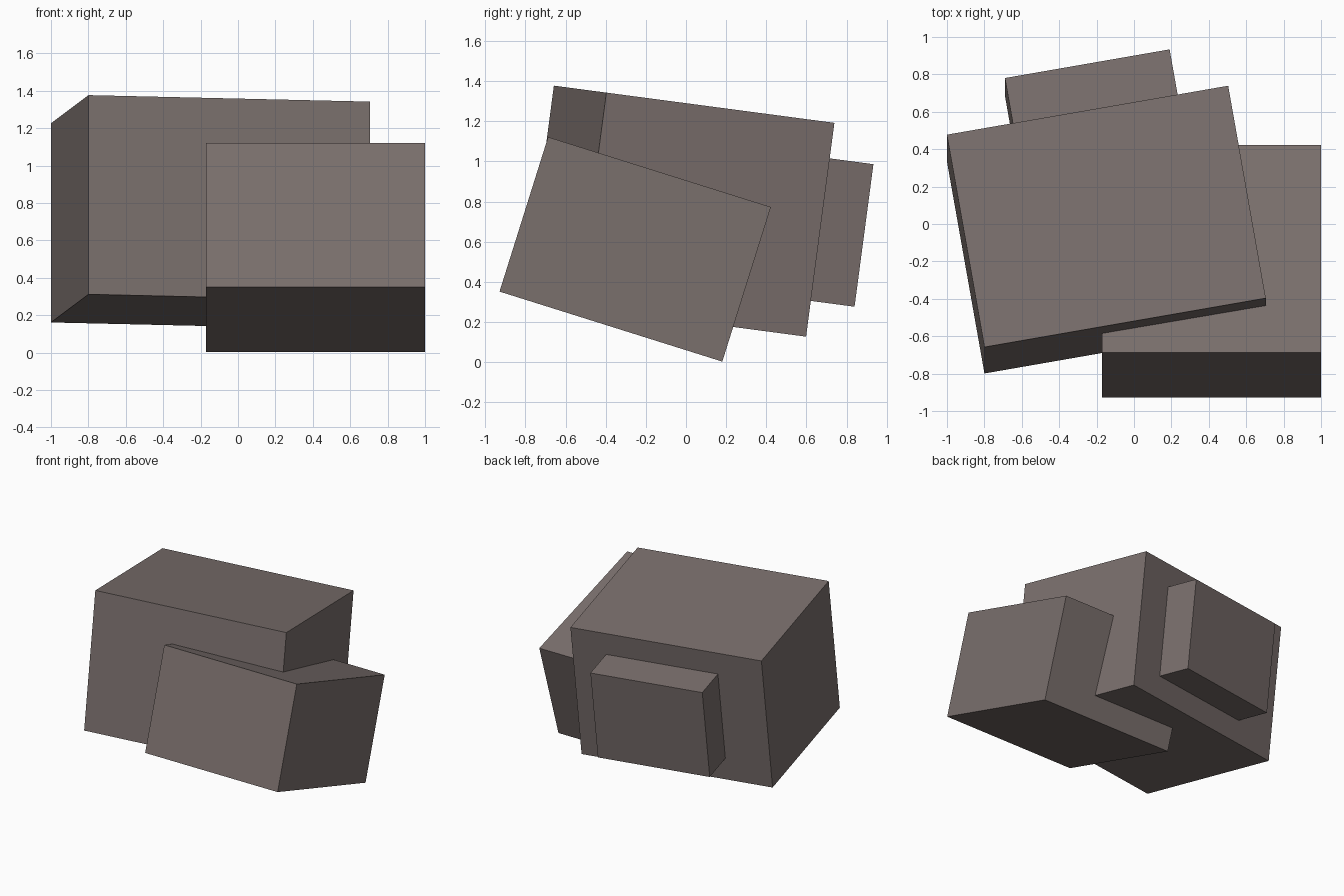
import bpy
from math import radians

cube = bpy.data.objects.get("Cube")
if cube:
    bpy.data.objects.remove(cube, do_unlink=True)

# Single warm grey stone colour
COLOUR = (0.195, 0.16, 0.152, 1.0)
stone = bpy.data.materials.new("warm_grey_stone")
stone.diffuse_color = COLOUR
stone.use_nodes = True
bsdf = next(n for n in stone.node_tree.nodes if n.type == "BSDF_PRINCIPLED")
bsdf.inputs["Base Color"].default_value = COLOUR
bsdf.inputs["Roughness"].default_value = 0.9


def block(name, centre, size, tilt, turn=0.0):
    """Flat-sided block, turned about z and then tilted about x (degrees)."""
    bpy.ops.mesh.primitive_cube_add(size=1, location=centre)
    obj = bpy.context.object
    obj.name = name
    obj.scale = size
    obj.rotation_mode = "ZYX"  # z turn first, x tilt last
    obj.rotation_euler = (radians(tilt), 0, radians(turn))
    obj.data.materials.append(stone)
    return obj


# Large main block
block("main_block", (-0.148, -0.03, 0.752), (1.527, 1.163, 1.074), -7.55, 9.95)

# Steeper block leaning out of the front left corner
block("front_block", (0.415, -0.253, 0.562), (1.17, 1.163, 0.807), -17.45)

# Smaller block set into the back
block("back_block", (-0.198, 0.517, 0.68), (0.894, 0.6, 0.716), -7.55, 9.95)
